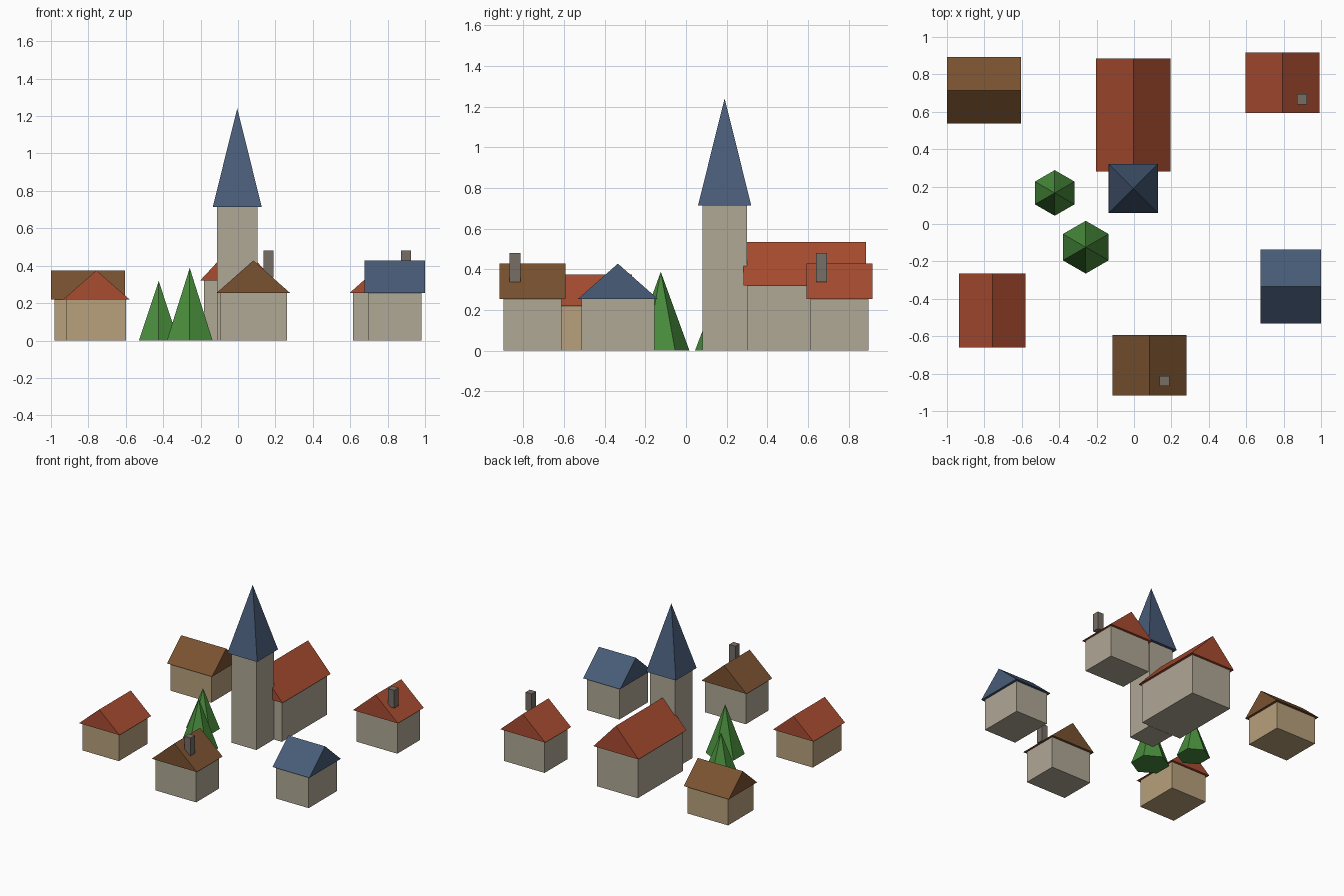
import bpy
import bmesh
import math
from mathutils import Vector

default = bpy.data.objects.get("Cube")
if default:
    bpy.data.objects.remove(default, do_unlink=True)


def material(name, rgb):
    """Make a flat material from 0-255 display values."""
    lin = [((c / 255 + 0.055) / 1.055) ** 2.4 for c in rgb] + [1.0]
    mat = bpy.data.materials.new(name)
    mat.use_nodes = True
    mat.diffuse_color = lin
    bsdf = next(n for n in mat.node_tree.nodes if n.type == 'BSDF_PRINCIPLED')
    bsdf.inputs["Base Color"].default_value = lin
    bsdf.inputs["Roughness"].default_value = 0.9
    return mat


STONE = material("pale stone", (176, 168, 150))
TAN = material("tan plaster", (184, 160, 124))
RED = material("red tile", (168, 76, 48))
BROWN = material("brown shingle", (122, 82, 48))
BLUE = material("blue slate", (72, 92, 120))
GREEN = material("pine green", (72, 140, 60))
GREY = material("chimney grey", (118, 110, 102))

OVERHANG = 0.019


def finish(name, bm, mat):
    bmesh.ops.recalc_face_normals(bm, faces=bm.faces)
    mesh = bpy.data.meshes.new(name)
    bm.to_mesh(mesh)
    bm.free()
    mesh.materials.append(mat)
    obj = bpy.data.objects.new(name, mesh)
    bpy.context.collection.objects.link(obj)
    return obj


def box(name, x, y, hx, hy, z0, z1, mat):
    bm = bmesh.new()
    bmesh.ops.create_cube(bm, size=1)
    bmesh.ops.scale(bm, vec=(2 * hx, 2 * hy, z1 - z0), verts=bm.verts)
    bmesh.ops.translate(bm, vec=(x, y, (z0 + z1) / 2), verts=bm.verts)
    return finish(name, bm, mat)


def spike(name, x, y, radius, z0, z1, sides, turn, mat):
    """Pyramid with a regular base, first corner on +y before turning."""
    bm = bmesh.new()
    base = []
    for i in range(sides):
        a = math.tau * i / sides + turn
        base.append(bm.verts.new((x + radius * math.sin(a), y + radius * math.cos(a), z0)))
    apex = bm.verts.new((x, y, z1))
    bm.faces.new(base)
    for i in range(sides):
        bm.faces.new((base[i], base[(i + 1) % sides], apex))
    return finish(name, bm, mat)


def gable_roof(name, x, y, across, along, eave, ridge, axis, mat):
    """Solid triangular prism; the ridge runs along the given axis."""
    run, side = (Vector((1, 0, 0)), Vector((0, 1, 0)))
    if axis == "y":
        run, side = side, run
    start = Vector((x, y, 0)) - run * along
    up = Vector((0, 0, 1))
    bm = bmesh.new()
    profile = [start - side * across + up * eave,
               start + side * across + up * eave,
               start + up * ridge]
    end = bm.faces.new([bm.verts.new(p) for p in profile])
    result = bmesh.ops.extrude_face_region(bm, geom=[end], use_keep_orig=True)
    moved = [v for v in result["geom"] if isinstance(v, bmesh.types.BMVert)]
    bmesh.ops.translate(bm, vec=run * along * 2, verts=moved)
    return finish(name, bm, mat)


def house(name, x, y, across, along, eave, ridge, axis, wall, roof):
    """Box walls under an overhanging gable roof; sizes are roof half sizes."""
    hx, hy = (across, along) if axis == "y" else (along, across)
    box(name + "_walls", x, y, hx - OVERHANG, hy - OVERHANG, 0, eave, wall)
    gable_roof(name + "_roof", x, y, across, along, eave, ridge, axis, roof)


# Church: nave, tower and spire
house("church_nave", -0.004, 0.584, 0.198, 0.302, 0.321, 0.535, "y", STONE, RED)
box("church_tower", -0.004, 0.19, 0.109, 0.109, 0, 0.714, STONE)
spike("church_spire", -0.004, 0.19, 0.131 * math.sqrt(2), 0.714, 1.241, 4, math.pi / 4, BLUE)

# Taller stone houses
TALL = (0.198, 0.162, 0.253, 0.428)
house("front_house", 0.082, -0.755, *TALL, "y", STONE, BROWN)
house("back_left_house", 0.793, 0.755, *TALL, "y", STONE, RED)
house("front_left_house", 0.838, -0.335, *TALL, "x", STONE, BLUE)

# Lower plastered houses
LOW = (0.178, 0.198, 0.219, 0.375)
house("front_right_house", -0.757, -0.463, *LOW, "y", TAN, RED)
house("back_right_house", -0.802, 0.714, *LOW, "x", TAN, BROWN)

# Chimneys
for name, x, y in (("front_chimney", 0.163, -0.84), ("back_left_chimney", 0.898, 0.667)):
    box(name, x, y, 0.027, 0.027, 0.338, 0.48, GREY)

# Pine trees
spike("small_tree", -0.424, 0.166, 0.122, 0, 0.318, 6, 0, GREEN)
spike("large_tree", -0.258, -0.124, 0.141, 0, 0.388, 6, 0, GREEN)
